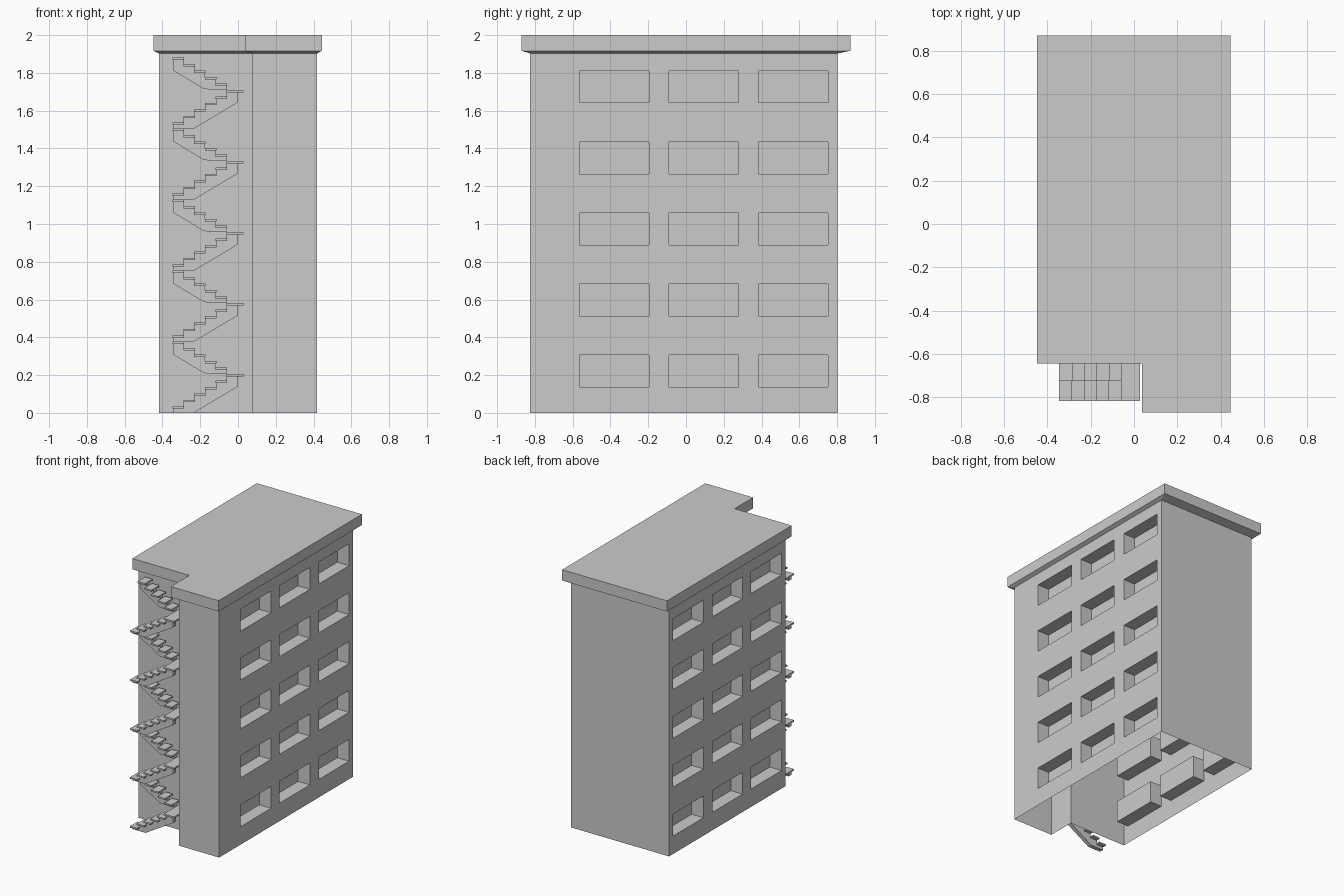
import bpy, bmesh

if "Cube" in bpy.data.objects:
    bpy.data.objects.remove(bpy.data.objects["Cube"])

STEP, RISE, PERIOD = 0.057, 0.0342, 0.376
X0, THICK = -0.345, 0.012


def finish(bm, name):
    bmesh.ops.recalc_face_normals(bm, faces=bm.faces[:])
    me = bpy.data.meshes.new(name)
    bm.to_mesh(me)
    bm.free()
    ob = bpy.data.objects.new(name, me)
    bpy.context.collection.objects.link(ob)
    return ob


def box(bm, x0, x1, y0, y1, z0, z1):
    vs = bmesh.ops.create_cube(bm, size=1)["verts"]
    for v in vs:
        v.co = ((x0 + x1) / 2 + v.co.x * (x1 - x0),
                (y0 + y1) / 2 + v.co.y * (y1 - y0),
                (z0 + z1) / 2 + v.co.z * (z1 - z0))


def loft(bm, rings):
    """Closed solid through a stack of matching rings."""
    rs = [[bm.verts.new(p) for p in r] for r in rings]
    n = len(rs[0])
    for a, b in zip(rs, rs[1:]):
        for i in range(n):
            j = (i + 1) % n
            bm.faces.new((a[i], a[j], b[j], b[i]))
    bm.faces.new(rs[0])
    bm.faces.new(rs[-1])


def outline(x0, x1, y0, y1, nx, ny, z):
    # L-shaped plan with the stair notch at the front left
    return [(nx, y0, z), (x1, y0, z), (x1, y1, z), (x0, y1, z), (x0, ny, z), (nx, ny, z)]


# building shell with flared roof slab
wall = (-0.418, 0.418, -0.826, 0.803, 0.075, -0.61)
roof = (-0.448, 0.445, -0.87, 0.87, 0.038, -0.645)
bm = bmesh.new()
loft(bm, [outline(*wall, 0), outline(*wall, 1.903),
          outline(*roof, 1.917), outline(*roof, 2.0)])
building = finish(bm, "building")

# window recesses on both long sides
bm = bmesh.new()
for row in range(5):
    z = 0.138 + row * PERIOD
    for y0, y1 in ((-0.565, -0.195), (-0.09, 0.277), (0.385, 0.753)):
        box(bm, 0.318, 0.5, y0, y1, z, z + 0.168)
        box(bm, -0.5, -0.318, y0, y1, z, z + 0.168)
cutter = finish(bm, "window_cutter")
cutter.hide_render = True
mod = building.modifiers.new("windows", "BOOLEAN")
mod.operation, mod.solver, mod.object = "DIFFERENCE", "EXACT", cutter
bpy.context.view_layer.objects.active = building
bpy.ops.object.modifier_apply(modifier=mod.name)
bpy.data.objects.remove(cutter)

# the shell is open underneath
bm = bmesh.new()
bm.from_mesh(building.data)
ground = [f for f in bm.faces if f.normal.z < -0.9 and f.calc_center_median().z < 0.01]
bmesh.ops.delete(bm, geom=ground, context="FACES")
bm.to_mesh(building.data)
bm.free()

# zigzag stairs: front lane climbs right, back lane climbs left
treads, beams = bmesh.new(), bmesh.new()
FRONT, BACK = (-0.818, -0.725), (-0.725, -0.632)


def beam(profile, lane):
    c = sum(lane) / 2
    loft(beams, [[(x, y, z) for x, z in profile] for y in (c - 0.016, c + 0.016)])


for floor in range(5):
    b = floor * PERIOD
    land = b + 6 * RISE
    up, down = [], []
    for k in range(5):
        x = X0 + k * STEP
        # right-climbing tread and left-climbing tread in the same column
        zu, zl = b + (k + 1) * RISE, land + (5 - k) * RISE
        box(treads, x - 0.001, x + STEP + 0.003, *FRONT, zu - THICK, zu)
        box(treads, x - 0.001, x + STEP + 0.003, *BACK, zl - THICK, zl)
        up += [(x, zu - THICK), (x + STEP, zu - THICK)]
        down += [(x, zl - THICK), (x + STEP, zl - THICK)]
    # landing
    box(treads, X0 + 5 * STEP, 0.028, FRONT[0], BACK[1], land - THICK, land)
    # stepped stringers
    beam([(X0, b)] + up + [(-0.06, land - THICK), (0, land - THICK),
                           (0, b + 0.14), (-0.235, b)], FRONT)
    beam([(X0, b + 0.31)] + down + [(-0.06, land), (-0.18, land + 0.005)], BACK)

finish(treads, "stair_treads")
finish(beams, "stair_stringers")
